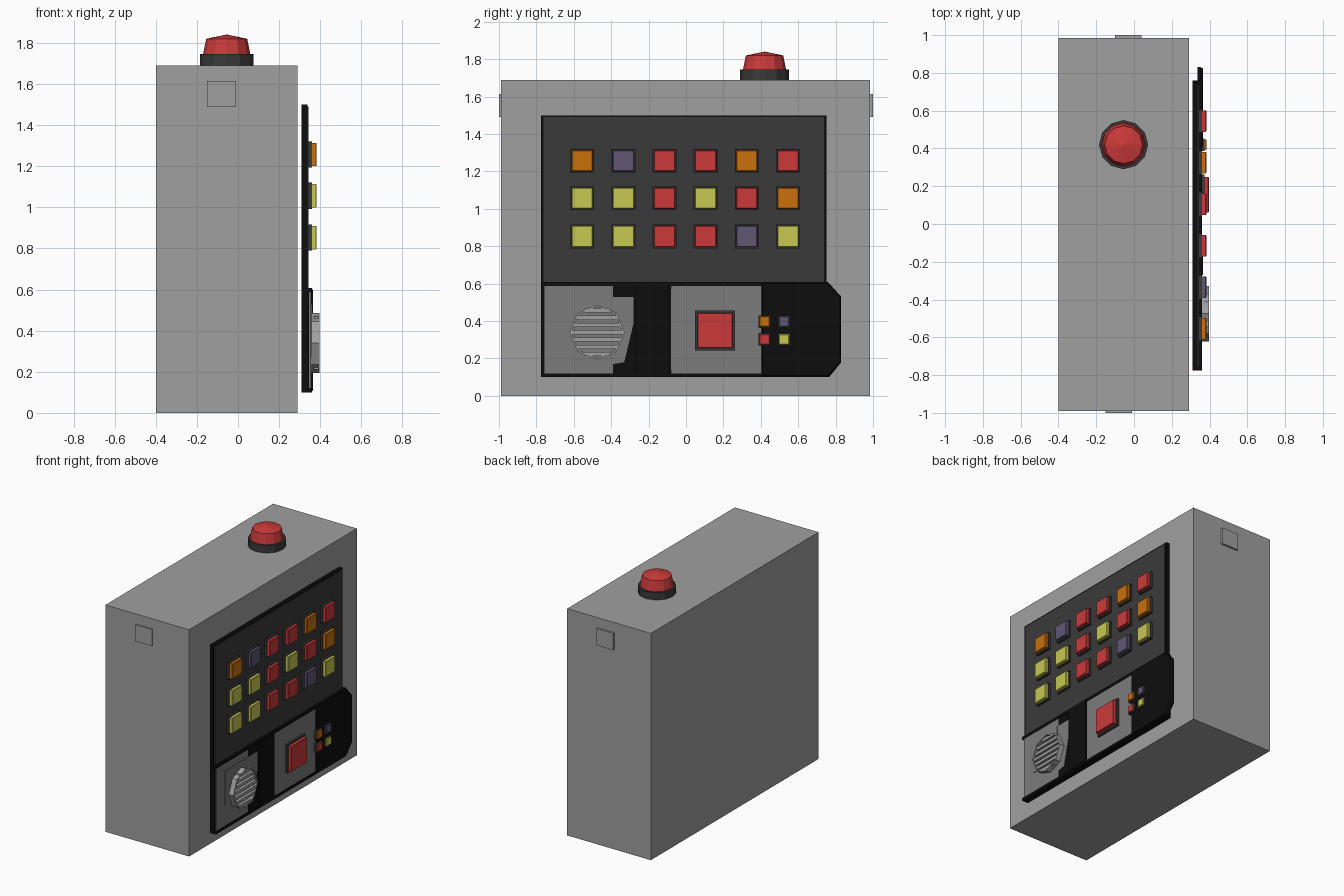
import bpy, bmesh, math

cube = bpy.data.objects.get("Cube")
if cube:
    bpy.data.objects.remove(cube, do_unlink=True)


def material(name, r, g, b):
    m = bpy.data.materials.new(name)
    m.use_nodes = True
    m.diffuse_color = (r, g, b, 1)
    m.node_tree.nodes["Principled BSDF"].inputs["Base Color"].default_value = (r, g, b, 1)
    return m


GREY = material("cabinet grey", 0.35, 0.35, 0.35)
PLATE = material("plate grey", 0.2, 0.2, 0.2)
DARK = material("panel dark grey", 0.042, 0.042, 0.042)
BLACK = material("trim black", 0.004, 0.004, 0.004)
RED = material("signal red", 0.6, 0.042, 0.042)
ORANGE = material("button orange", 0.59, 0.165, 0.004)
YELLOW = material("button yellow", 0.57, 0.58, 0.085)
PURPLE = material("button purple", 0.115, 0.095, 0.175)
COLOURS = {"R": RED, "O": ORANGE, "Y": YELLOW, "P": PURPLE}


def finish(name, bm, mat):
    bmesh.ops.recalc_face_normals(bm, faces=bm.faces)
    me = bpy.data.meshes.new(name)
    bm.to_mesh(me)
    bm.free()
    me.materials.append(mat)
    ob = bpy.data.objects.new(name, me)
    bpy.context.collection.objects.link(ob)
    return ob


def loft(name, rings, mat, closed=False):
    """Join matching rings of points; cap the ends, or close the loop of rings."""
    bm = bmesh.new()
    vs = [[bm.verts.new(p) for p in ring] for ring in rings]
    n = len(vs[0])
    pairs = list(zip(vs, vs[1:])) + ([(vs[-1], vs[0])] if closed else [])
    for a, b in pairs:
        for i in range(n):
            j = (i + 1) % n
            bm.faces.new((a[i], a[j], b[j], b[i]))
    if not closed:
        bm.faces.new(vs[0])
        bm.faces.new(vs[-1])
    return finish(name, bm, mat)


def slab(name, outline, x0, x1, mat):
    """Extrude a (y, z) outline from x0 to x1."""
    return loft(name, [[(x, y, z) for y, z in outline] for x in (x0, x1)], mat)


def rect(y0, y1, z0, z1):
    return [(y0, z0), (y1, z0), (y1, z1), (y0, z1)]


def square(y, z, h):
    return rect(y - h, y + h, z - h, z + h)


def box(name, x0, x1, y0, y1, z0, z1, mat):
    return slab(name, rect(y0, y1, z0, z1), x0, x1, mat)


def button(name, y, z, half, rim, x0, x1, mat):
    slab(name + "_base", square(y, z, half + rim), x0, x0 + 0.018, DARK)
    outer, inner = square(y, z, half), square(y, z, half - 0.004)
    loft(name + "_cap", [[(x, a, b) for a, b in o] for x, o in
                         ((x0 + 0.018, outer), (x1 - 0.004, outer), (x1, inner))], mat)


# Cabinet and end plates
box("cabinet", -0.4, 0.29, -0.99, 0.985, 0, 1.69, GREY)
box("front_plate", -0.15, -0.01, -1.0, -0.985, 1.49, 1.615, GREY)
box("back_plate", -0.1, 0.04, 0.98, 1.0, 1.49, 1.615, GREY)

# Warning light
def circle(r, z, n=12):
    return [(-0.055 + r * math.sin(math.tau * i / n),
             0.42 + r * math.cos(math.tau * i / n), z) for i in range(n)]

loft("light_base", [circle(0.13, 1.69), circle(0.13, 1.745)], DARK)
loft("light_dome", [circle(0.115, 1.745), circle(0.1, 1.82), circle(0.004, 1.84)], RED)

# Upper control panel with its button grid
box("upper_panel_frame", 0.31, 0.337, -0.775, 0.75, 0.6, 1.5, BLACK)
box("upper_panel_face", 0.337, 0.344, -0.763, 0.738, 0.605, 1.49, DARK)
for row, (letters, z) in enumerate(zip(("OPRROR", "YYRYRO", "YYRRPY"), (1.257, 1.057, 0.853))):
    for col, letter in enumerate(letters):
        button(f"button_{row}_{col}", -0.555 + 0.22 * col, z, 0.057, 0.007,
               0.342, 0.383, COLOURS[letter])

# Lower panel backing with top and bottom rails
box("lower_panel", 0.31, 0.345, -0.775, 0.76, 0.1, 0.605, BLACK)
for name, z0 in (("lower_rail", 0.1), ("upper_rail", 0.588)):
    box(name, 0.34, 0.36, -0.775, 0.76, z0, z0 + 0.02, BLACK)

# Grey plates
speaker_outline = [(-0.76, 0.12), (-0.39, 0.12), (-0.39, 0.17), (-0.33, 0.18), (-0.28, 0.39),
                   (-0.28, 0.53), (-0.39, 0.53), (-0.39, 0.59), (-0.76, 0.59)]
slab("speaker_plate", speaker_outline, 0.34, 0.356, PLATE)
box("speaker_inset", 0.355, 0.36, -0.66, -0.4, 0.27, 0.53, PLATE)
box("middle_plate", 0.34, 0.356, -0.08, 0.42, 0.12, 0.588, PLATE)

# Raised black divider and side wing, chamfered toward the face
def chamfered(name, outline, x0, x1, mat):
    cy = sum(p[0] for p in outline) / len(outline)
    cz = sum(p[1] for p in outline) / len(outline)
    rings = [[(x, cy + (y - cy) * s, cz + (z - cz) * s) for y, z in outline]
             for x, s in ((x0, 1), (x1 - 0.012, 1), (x1, 0.96))]
    return loft(name, rings, mat)

slab("divider", [(-0.39, 0.11), (-0.09, 0.11), (-0.07, 0.18), (-0.07, 0.53), (-0.09, 0.6),
                 (-0.39, 0.6)], 0.34, 0.354, BLACK)
box("divider_ridge", 0.35, 0.364, -0.27, -0.09, 0.115, 0.6, BLACK)
chamfered("side_wing", [(0.4, 0.1), (0.765, 0.1), (0.83, 0.18), (0.83, 0.53), (0.76, 0.608),
                        (0.4, 0.608)], 0.335, 0.365, BLACK)

# Large button and the small button cluster
button("main_button", 0.155, 0.35, 0.094, 0.013, 0.354, 0.397, RED)
for y, z, letter in ((0.42, 0.397, "O"), (0.525, 0.397, "P"), (0.42, 0.302, "R"), (0.525, 0.302, "Y")):
    button(f"small_button_{letter}", y, z, 0.028, 0.005, 0.356, 0.385, COLOURS[letter])

# Octagonal speaker ring with horizontal slats
SY, SZ, R = -0.475, 0.34, 0.147

def octagon(x, r):
    return [(x, SY + r * math.sin(math.tau * i / 8), SZ + r * math.cos(math.tau * i / 8))
            for i in range(8)]

loft("speaker_ring", [octagon(0.35, R), octagon(0.397, R),
                      octagon(0.397, R - 0.01), octagon(0.35, R - 0.01)], GREY, closed=True)
for i in range(7):
    h = (i - 3) * 0.039
    half = min((R - abs(h)) * math.tan(math.radians(67.5)),
               R - abs(h) * math.tan(math.radians(22.5))) - 0.006
    box(f"speaker_slat_{i}", 0.37, 0.392, SY - half, SY + half, SZ + h - 0.011, SZ + h + 0.011, GREY)
